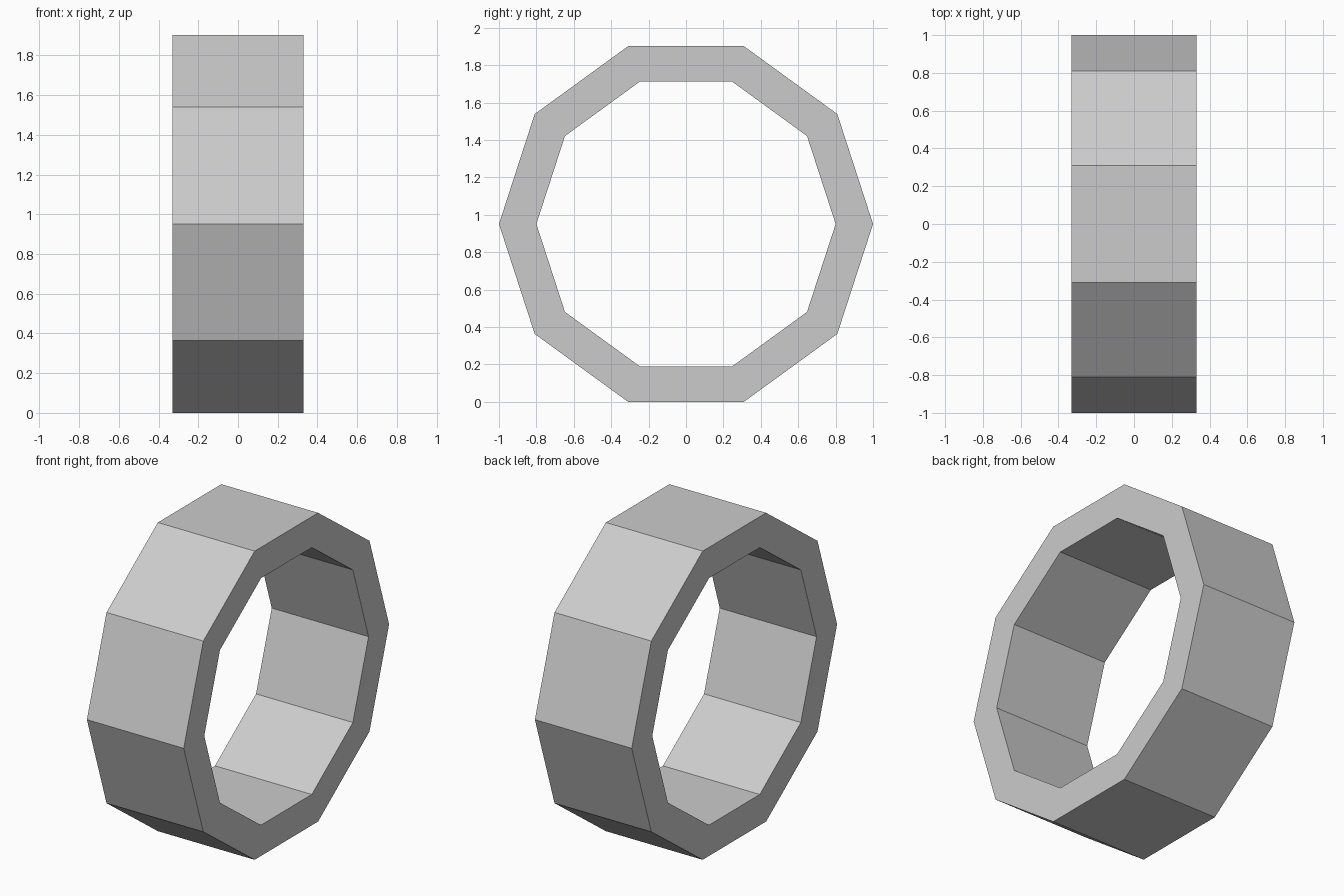
import bpy, bmesh, math

if "Cube" in bpy.data.objects:
    bpy.data.objects.remove(bpy.data.objects["Cube"])

SIDES = 10
OUTER, INNER = 1.0, 0.8
HALF_WIDTH = 0.33
CENTRE_Z = OUTER * math.sin(math.radians(72))  # flat side rests on z = 0


def loop(bm, x, radius):
    """Decagon of vertices in the YZ plane at the given x."""
    step = 2 * math.pi / SIDES
    return [bm.verts.new((x, radius * math.cos(i * step),
                          CENTRE_Z + radius * math.sin(i * step)))
            for i in range(SIDES)]


# Ring: rectangular cross-section swept round a decagon
bm = bmesh.new()
section = [(-HALF_WIDTH, OUTER), (HALF_WIDTH, OUTER),
           (HALF_WIDTH, INNER), (-HALF_WIDTH, INNER)]
loops = [loop(bm, x, r) for x, r in section]
for a, b in zip(loops, loops[1:] + loops[:1]):
    for i in range(SIDES):
        j = (i + 1) % SIDES
        bm.faces.new((a[i], a[j], b[j], b[i]))
bmesh.ops.recalc_face_normals(bm, faces=bm.faces)

mesh = bpy.data.meshes.new("ring")
bm.to_mesh(mesh)
bm.free()
ring = bpy.data.objects.new("ring", mesh)
bpy.context.collection.objects.link(ring)
